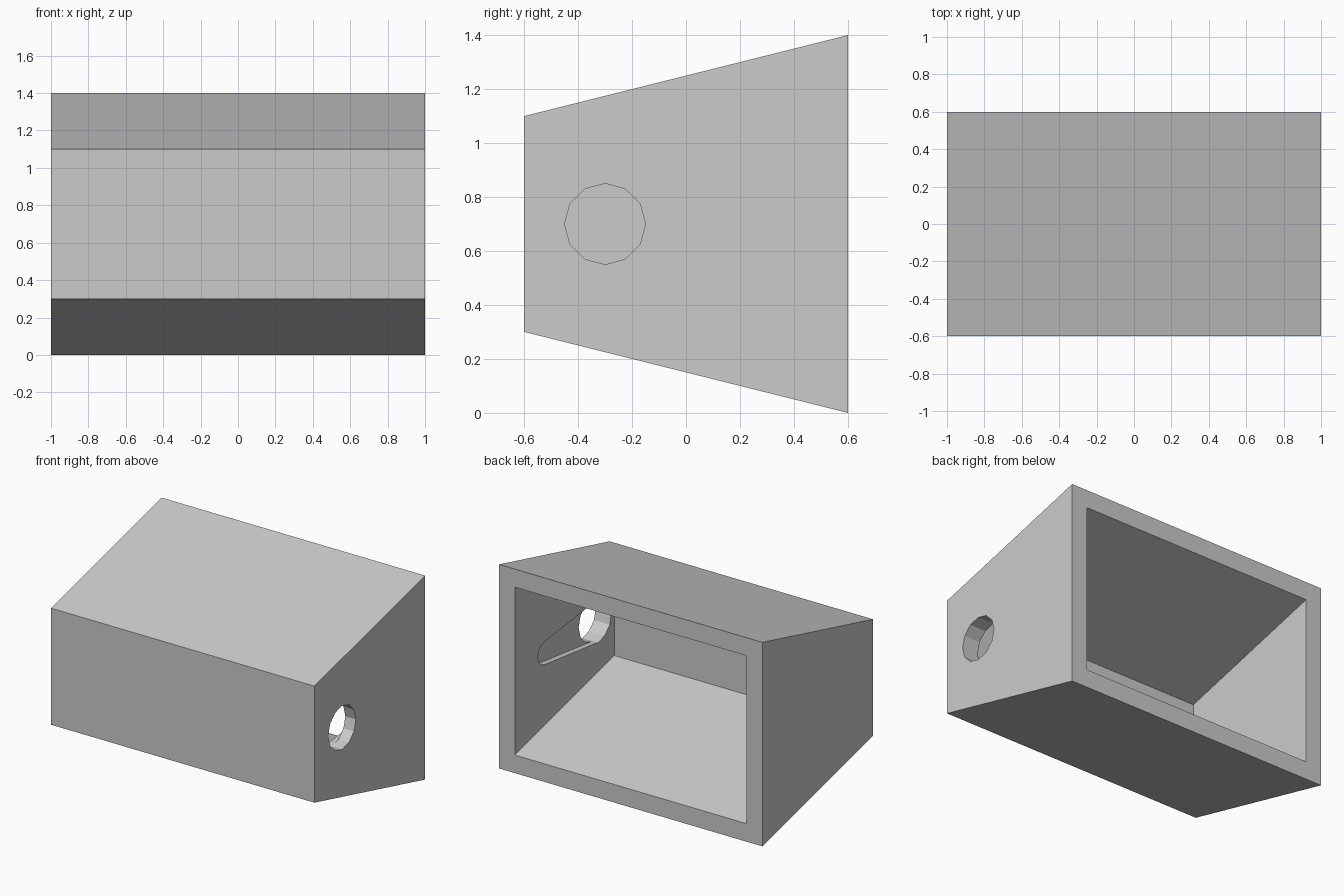
import bpy
from math import sin, cos, pi

cube = bpy.data.objects.get("Cube")
if cube:
    bpy.data.objects.remove(cube, do_unlink=True)

grey = bpy.data.materials.new("plain grey")
grey.use_nodes = True
colour = (0.6, 0.6, 0.6, 1)
grey.diffuse_color = colour
grey.node_tree.nodes["Principled BSDF"].inputs["Base Color"].default_value = colour


def prism(name, profile, x0, x1):
    """Extrude a counter-clockwise (y, z) profile from x0 to x1."""
    n = len(profile)
    verts = [(x, y, z) for x in (x0, x1) for y, z in profile]
    faces = [tuple(reversed(range(n))), tuple(range(n, 2 * n))]
    faces += [(i, (i + 1) % n, n + (i + 1) % n, n + i) for i in range(n)]
    mesh = bpy.data.meshes.new(name)
    mesh.from_pydata(verts, [], faces)
    mesh.materials.append(grey)
    obj = bpy.data.objects.new(name, mesh)
    bpy.context.collection.objects.link(obj)
    return obj


def wedge(y0, y1, inset):
    """Side outline that widens towards the back, moved in by inset."""
    low = [0.15 - 0.25 * y + inset for y in (y0, y1)]
    return [(y0, low[0]), (y1, low[1]), (y1, 1.4 - low[1]), (y0, 1.4 - low[0])]


def arc(y, z, r, start, end, steps):
    angles = [start + (end - start) * i / steps for i in range(steps + 1)]
    return [(y + r * cos(a), z + r * sin(a)) for a in angles]


def cut(target, cutter):
    mod = target.modifiers.new("cut", 'BOOLEAN')
    mod.operation = 'DIFFERENCE'
    mod.solver = 'EXACT'
    mod.object = cutter
    bpy.context.view_layer.objects.active = target
    bpy.ops.object.modifier_apply(modifier=mod.name)
    bpy.data.objects.remove(cutter, do_unlink=True)


# Tapered housing with an open back
wall = 0.12
housing = prism("housing", wedge(-0.6, 0.6, 0), -1, 1)
cut(housing, prism("cavity_cutter", wedge(-0.6 + wall, 0.7, 0.124), wall - 1, 1 - wall))

# Round hole through the left wall
hole = arc(-0.3, 0.7, 0.15, 0, 2 * pi, 12)[:-1]
cut(housing, prism("hole_cutter", hole, 0.8, 1.1))

# Shallow tapered groove on the inside, running back from the hole
groove = [(-0.3, 0.552)] + arc(0.27, 0.7, 0.08, -pi / 2, pi / 2, 6) + [(-0.3, 0.848)]
cut(housing, prism("groove_cutter", groove, 0.8, 0.92))
